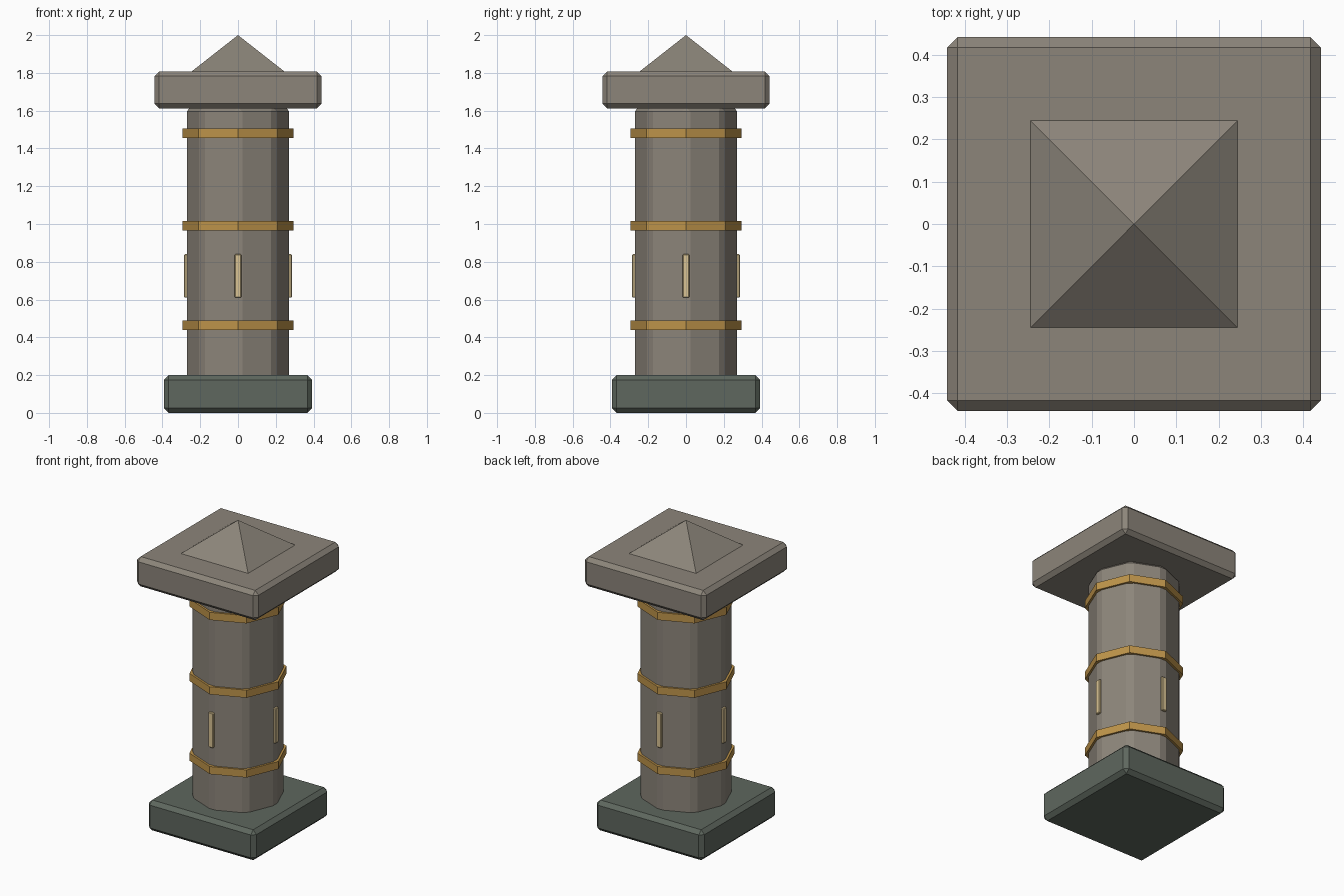
import bpy, math

if "Cube" in bpy.data.objects:
    bpy.data.objects.remove(bpy.data.objects["Cube"])


def material(name, srgb):
    m = bpy.data.materials.new(name)
    lin = [c / 12.92 if c <= 0.04045 else ((c + 0.055) / 1.055) ** 2.4
           for c in (v / 255 for v in srgb)]
    m.diffuse_color = (*lin, 1)
    m.use_nodes = True
    m.node_tree.nodes["Principled BSDF"].inputs["Base Color"].default_value = m.diffuse_color
    return m


stone = material("warm grey stone", (140, 133, 122))
dark = material("dark green stone", (94, 103, 94))
gold = material("aged gold", (190, 148, 74))
pale = material("pale inlay", (218, 196, 148))


def finish(name, mat, bevel=0):
    ob = bpy.context.object
    ob.name = name
    ob.data.materials.append(mat)
    if bevel:
        mod = ob.modifiers.new("chamfer", 'BEVEL')
        mod.width = bevel
        mod.segments = 1
        mod.limit_method = 'ANGLE'
        mod.angle_limit = math.radians(30)
    return ob


def box(name, mat, loc, size, bevel=0):
    bpy.ops.mesh.primitive_cube_add(size=1, location=loc)
    bpy.context.object.scale = size
    bpy.ops.object.transform_apply(location=False, rotation=False, scale=True)
    return finish(name, mat, bevel)


def prism(name, mat, r, z0, z1, bevel=0):
    bpy.ops.mesh.primitive_cylinder_add(vertices=8, radius=r, depth=z1 - z0,
                                        location=(0, 0, (z0 + z1) / 2))
    return finish(name, mat, bevel)


# Plinth and cap slabs
box("base", dark, (0, 0, 0.1), (0.785, 0.785, 0.2), 0.025)
box("cap", stone, (0, 0, 1.71), (0.884, 0.884, 0.196), 0.025)

# Octagonal shaft with chamfered corners
prism("shaft", stone, 0.28, 0.16, 1.62, 0.025)

# Gold bands
for i, z in enumerate((0.465, 0.99, 1.48)):
    prism(f"band_{i + 1}", gold, 0.294, z - 0.025, z + 0.025)

# Pyramid finial
bpy.ops.mesh.primitive_cone_add(vertices=4, radius1=0.255 * math.sqrt(2), radius2=0,
                                depth=0.2, location=(0, 0, 1.9),
                                rotation=(0, 0, math.pi / 4))
finish("finial", stone)

# Inlay strips on the four sides
for i in range(4):
    a = i * math.pi / 2
    ob = box(f"inlay_{i + 1}", pale, (0.27 * math.cos(a), 0.27 * math.sin(a), 0.725),
             (0.03, 0.036, 0.23), 0.004)
    ob.rotation_euler.z = a
